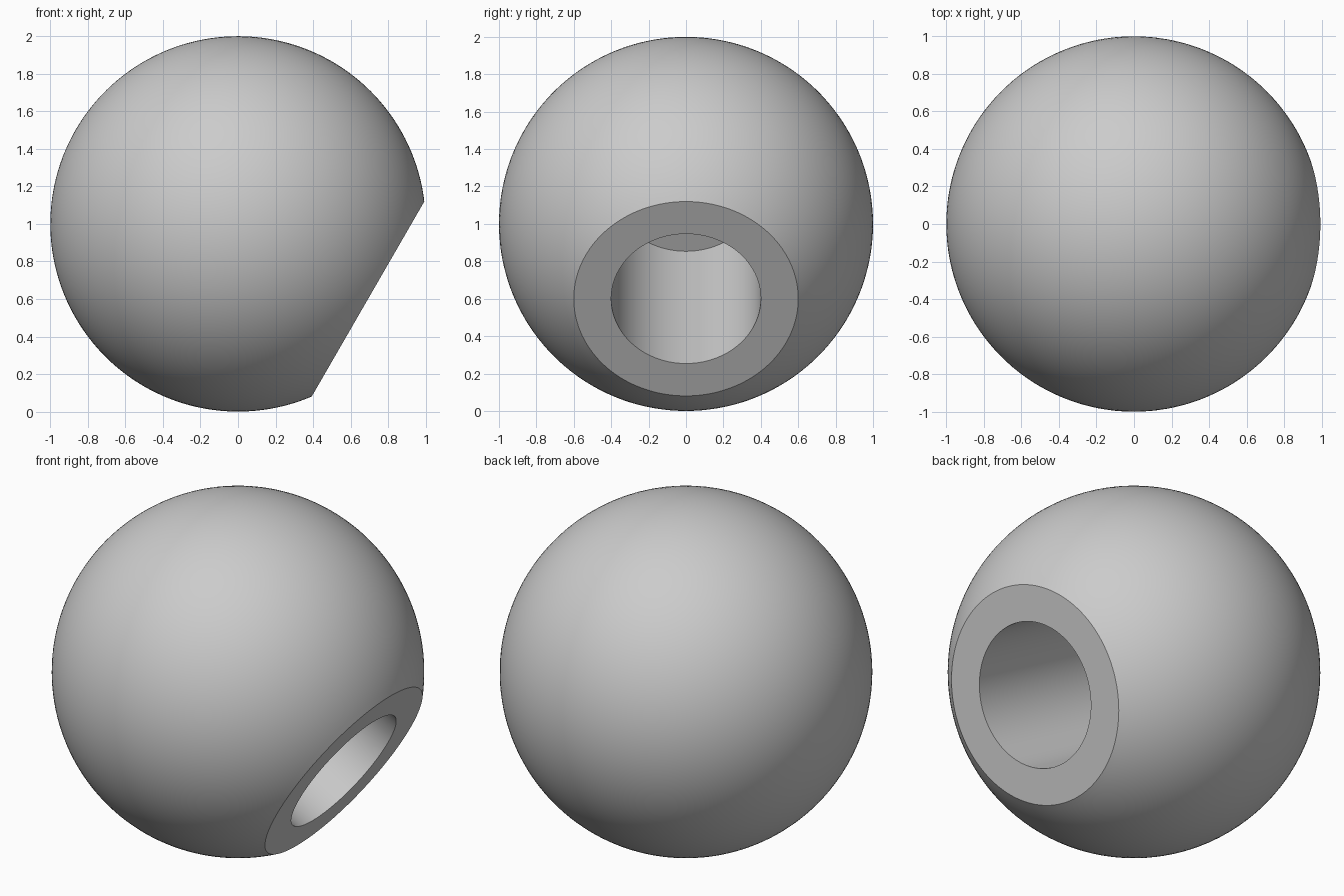
import bpy, bmesh
from math import sin, cos, pi, radians, asin
from mathutils import Matrix, Vector

cube = bpy.data.objects.get("Cube")
if cube:
    bpy.data.objects.remove(cube, do_unlink=True)

RADIUS, RIM, BORE = 1.0, 0.6, 0.4
FACE, FLOOR = 0.8, -0.4      # heights along the bore axis
SEGMENTS, ARC = 128, 64

# Plain grey material
grey = bpy.data.materials.new("plain_grey")
grey.use_nodes = True
colour = (0.6, 0.6, 0.6, 1)
grey.diffuse_color = colour
grey.node_tree.nodes["Principled BSDF"].inputs["Base Color"].default_value = colour

# Profile: bore floor, bore wall, flat rim, then the round body to the far pole
profile = [(0, FLOOR), (BORE, FLOOR), (BORE, FACE)]
start = asin(RIM / RADIUS)
for i in range(ARC + 1):
    a = start + (pi - start) * i / ARC
    profile.append((RADIUS * sin(a), RADIUS * cos(a)))

# Revolve the profile about the bore axis
bm = bmesh.new()
verts = [bm.verts.new((r, 0, z)) for r, z in profile]
edges = [bm.edges.new(pair) for pair in zip(verts, verts[1:])]
bmesh.ops.spin(bm, geom=verts + edges, cent=(0, 0, 0), axis=(0, 0, 1),
               angle=2 * pi, steps=SEGMENTS, use_merge=True)
bmesh.ops.remove_doubles(bm, verts=bm.verts, dist=1e-5)
bmesh.ops.recalc_face_normals(bm, faces=bm.faces)

# Tilt the bore to the left and downwards, and stand the ball on the ground
tilt = Matrix.Translation(Vector((0, 0, RADIUS))) @ Matrix.Rotation(radians(120), 4, 'Y')
bm.transform(tilt)

mesh = bpy.data.meshes.new("ball_knob")
bm.to_mesh(mesh)
bm.free()
mesh.materials.append(grey)
ball = bpy.data.objects.new("ball_knob", mesh)
bpy.context.collection.objects.link(ball)

bpy.ops.object.select_all(action='DESELECT')
ball.select_set(True)
bpy.context.view_layer.objects.active = ball
bpy.ops.object.shade_smooth_by_angle(angle=radians(30))
